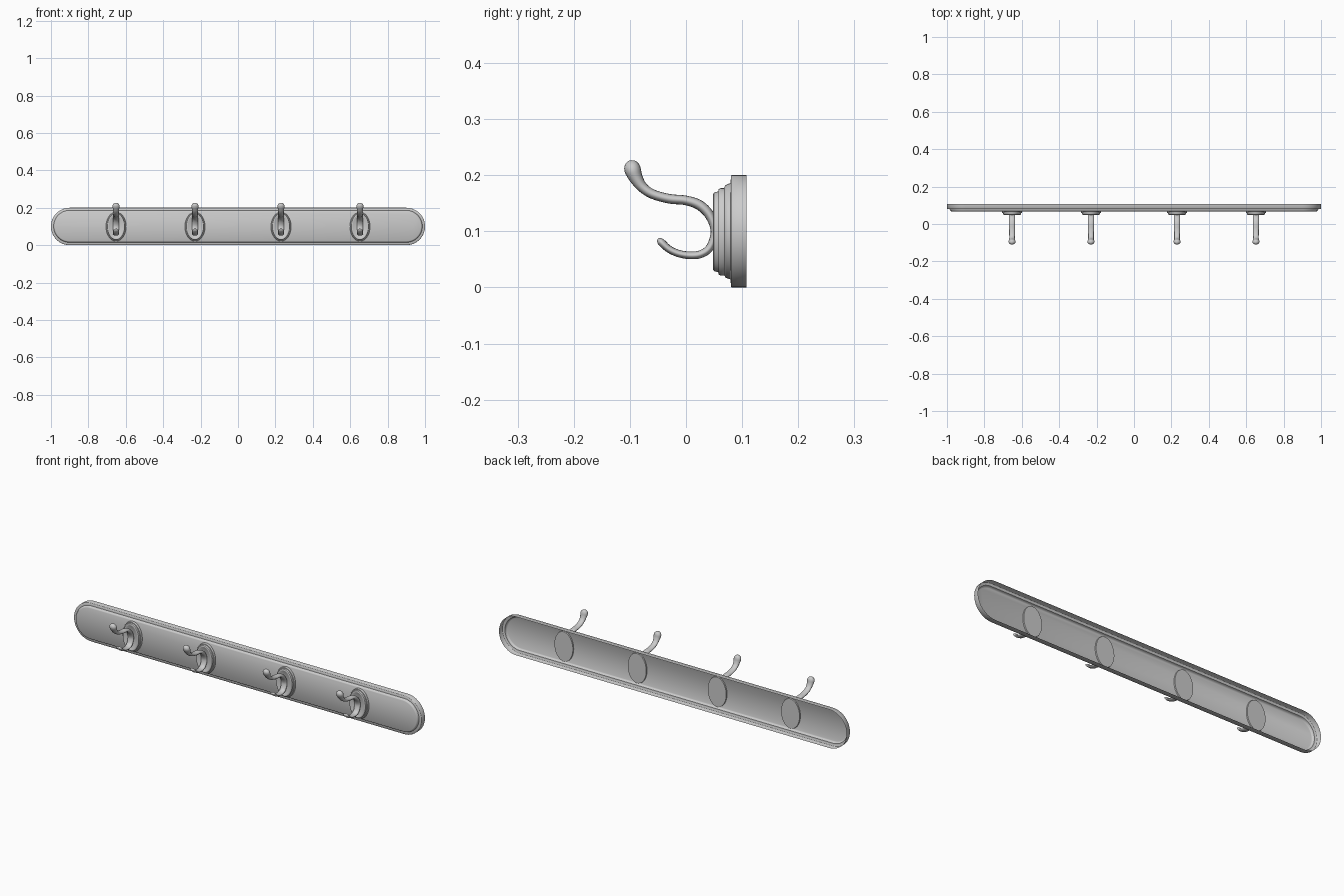
import bpy, bmesh, math
from mathutils import Vector

if "Cube" in bpy.data.objects:
    bpy.data.objects.remove(bpy.data.objects["Cube"])


def finish(name, rings, cap_start, cap_end, angle=40):
    """Loft closed rings of points into a smooth shaded object."""
    bm = bmesh.new()
    loops = [[bm.verts.new(p) for p in ring] for ring in rings]
    n = len(loops[0])
    for a, b in zip(loops, loops[1:]):
        for i in range(n):
            j = (i + 1) % n
            bm.faces.new((a[i], a[j], b[j], b[i]))
    if cap_start:
        bm.faces.new(loops[0][::-1])
    if cap_end:
        bm.faces.new(loops[-1])
    bmesh.ops.recalc_face_normals(bm, faces=bm.faces)
    me = bpy.data.meshes.new(name)
    bm.to_mesh(me)
    bm.free()
    ob = bpy.data.objects.new(name, me)
    bpy.context.collection.objects.link(ob)
    bpy.ops.object.select_all(action='DESELECT')
    ob.select_set(True)
    bpy.context.view_layer.objects.active = ob
    bpy.ops.object.shade_smooth_by_angle(angle=math.radians(angle))
    return ob


def stadium(inset, y, seg=24):
    r = 0.1 - inset
    pts = []
    for cx, start in ((0.9, -90), (-0.9, 90)):
        for i in range(seg + 1):
            a = math.radians(start + 180 * i / seg)
            pts.append((cx + r * math.cos(a), y, 0.1 + r * math.sin(a)))
    return pts


def oval(x, inset, y, n=48):
    return [(x + (0.054 - inset) * math.cos(2 * math.pi * i / n), y,
             0.099 + (0.078 - inset) * math.sin(2 * math.pi * i / n)) for i in range(n)]


def spline(pts, steps=5):
    """Catmull-Rom through the given points."""
    v = [Vector(p) for p in pts]
    v = [v[0]] + v + [v[-1]]
    out = []
    for a, b, c, d in zip(v, v[1:], v[2:], v[3:]):
        for s in range(steps):
            t = s / steps
            out.append(0.5 * (2 * b + (c - a) * t + (2 * a - 5 * b + 4 * c - d) * t * t
                              + (3 * b - a - 3 * c + d) * t ** 3))
    return out + [v[-1]]


def hook_rings(x, n=16):
    rings = []
    path = spline(HOOK)
    for i, p in enumerate(path):
        a, b = path[max(i - 1, 0)], path[min(i + 1, len(path) - 1)]
        t = Vector((b[0] - a[0], b[1] - a[1])).normalized()
        ring = []
        for k in range(n):
            u = 2 * math.pi * k / n
            s = p[2] * math.sin(u)
            ring.append((x + p[3] * math.cos(u), p[0] - t.y * s, p[1] + t.x * s))
        rings.append(ring)
    return rings


# hook centre line: y, z, thickness radius, width radius
HOOK = [(-0.0990, 0.2265, 0.001, 0.001), (-0.0985, 0.2240, 0.008, 0.009),
        (-0.0970, 0.2175, 0.0132, 0.016), (-0.0945, 0.2080, 0.0145, 0.019),
        (-0.0885, 0.1940, 0.0120, 0.017), (-0.0780, 0.1790, 0.0095, 0.015),
        (-0.0600, 0.1665, 0.0085, 0.0150), (-0.0300, 0.1580, 0.0085, 0.0155),
        (0.0000, 0.1550, 0.0085, 0.016), (0.0250, 0.1460, 0.0090, 0.0165),
        (0.0430, 0.1270, 0.0085, 0.017), (0.0510, 0.1000, 0.0070, 0.017),
        (0.0430, 0.0720, 0.0070, 0.016), (0.0280, 0.0600, 0.0070, 0.0155),
        (0.0100, 0.0570, 0.0068, 0.015), (-0.0120, 0.0600, 0.0065, 0.015),
        (-0.0300, 0.0680, 0.0065, 0.015), (-0.0430, 0.0795, 0.0068, 0.015),
        (-0.0475, 0.0845, 0.0050, 0.011), (-0.0495, 0.0870, 0.001, 0.001)]

# board: thin shell, open at the back, with a stepped front edge
finish("board", [stadium(i, y) for i, y in (
    (0, 0.108), (0, 0.081), (0.001, 0.08), (0.014, 0.0795), (0.016, 0.074),
    (0.018, 0.070), (0.022, 0.068))], False, True, 60)

for k, x in enumerate((-0.652, -0.23, 0.23, 0.652), 1):
    # stepped oval mounting plate, its back just through the board
    finish(f"plate_{k}", [oval(x, i, y) for i, y in (
        (0.001, 0.074), (0.0, 0.068), (0.0, 0.062), (0.002, 0.058), (0.006, 0.0575),
        (0.007, 0.054), (0.008, 0.050), (0.011, 0.048), (0.015, 0.048),
        (0.019, 0.051))], True, True)
    # double hook
    finish(f"hook_{k}", hook_rings(x), True, True, 60)
